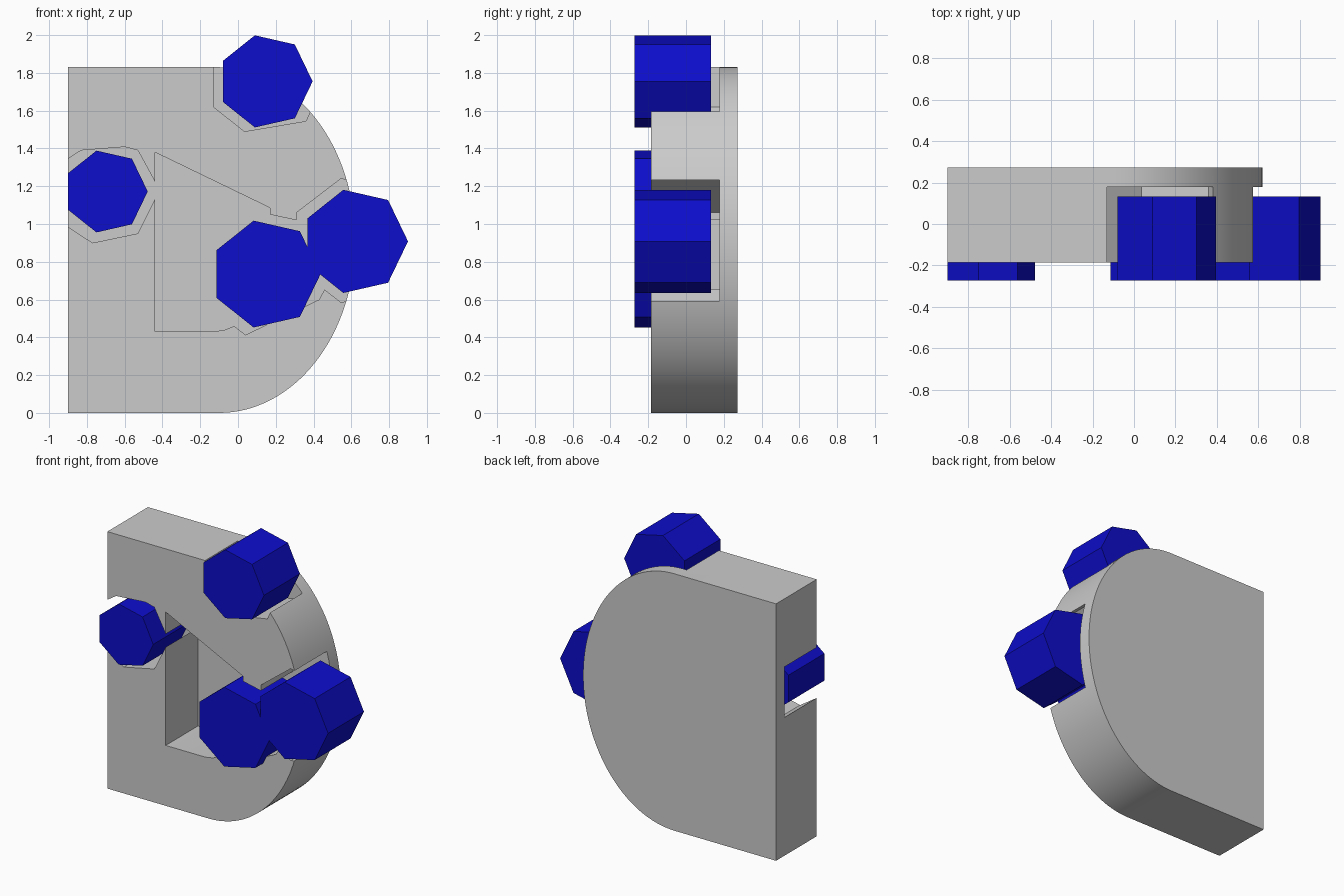
import bpy, bmesh, math
from math import cos, sin, pi

cube = bpy.data.objects.get("Cube")
if cube:
    bpy.data.objects.remove(cube, do_unlink=True)


def material(name, color):
    m = bpy.data.materials.new(name)
    m.use_nodes = True
    m.diffuse_color = color
    node = next(n for n in m.node_tree.nodes if n.type == 'BSDF_PRINCIPLED')
    node.inputs["Base Color"].default_value = color
    return m


grey = material("light grey", (0.6, 0.6, 0.6, 1))
blue = material("deep blue", (0.004, 0.004, 0.6, 1))


def prism(name, outline, y0, y1, mat):
    """Extrude an x-z outline from y0 to y1."""
    bm = bmesh.new()
    face = bm.faces.new([bm.verts.new((x, y0, z)) for x, z in outline])
    ext = bmesh.ops.extrude_face_region(bm, geom=[face])
    verts = [v for v in ext["geom"] if isinstance(v, bmesh.types.BMVert)]
    bmesh.ops.translate(bm, verts=verts, vec=(0, y1 - y0, 0))
    bmesh.ops.recalc_face_normals(bm, faces=bm.faces)
    mesh = bpy.data.meshes.new(name)
    bm.to_mesh(mesh)
    bm.free()
    mesh.materials.append(mat)
    ob = bpy.data.objects.new(name, mesh)
    bpy.context.collection.objects.link(ob)
    return ob


FRONT, FLOOR, BACK = -0.185, 0.178, 0.272

# D-shaped block: straight left side, half-ellipse right side
arc = [(-0.1 + 0.72 * cos(a), 0.915 + 0.915 * sin(a))
       for a in (-pi / 2 + pi * i / 64 for i in range(65))]
body = prism("body", [(-0.9, 0)] + arc + [(-0.9, 1.83)], FRONT, BACK, grey)

# Recesses cut from the front, leaving a thin back plate
recesses = {
    "center_recess": [(-0.44, 1.38), (0.17, 1.085), (0.17, 0.5), (0.05, 0.5),
                      (-0.02, 0.46), (-0.07, 0.44), (-0.13, 0.43), (-0.44, 0.43)],
    "top_recess": [(-0.13, 1.95), (-0.13, 1.62), (0.035, 1.49),
                   (0.36, 1.545), (0.38, 1.59), (0.5, 1.95)],
    "left_recess": [(-1, 1.28), (-0.9, 1.345), (-0.83, 1.39), (-0.6, 1.408),
                    (-0.53, 1.39), (-0.435, 1.215), (-0.435, 1.14),
                    (-0.53, 0.95), (-0.77, 0.9), (-0.9, 0.985), (-1, 1.05)],
    "middle_recess": [(0.1, 1.065), (0.31, 1.02), (0.42, 0.9), (0.5, 0.735),
                      (0.43, 0.6), (0.04, 0.413), (-0.15, 0.56), (-0.15, 0.9)],
    "right_recess": [(0.31, 1.06), (0.545, 1.24), (0.8, 1.18),
                     (0.8, 0.64), (0.545, 0.585), (0.31, 0.77)],
}
for name, outline in recesses.items():
    cutter = prism(name + "_cutter", outline, FRONT - 0.1, FLOOR, grey)
    cutter.hide_render = True
    mod = body.modifiers.new(name, 'BOOLEAN')
    mod.operation, mod.solver, mod.object = 'DIFFERENCE', 'EXACT', cutter

# Bake the cuts, then drop the cutters
bpy.context.view_layer.update()
graph = bpy.context.evaluated_depsgraph_get()
cut_mesh = bpy.data.meshes.new_from_object(body.evaluated_get(graph))
body.modifiers.clear()
body.data = cut_mesh
for name in recesses:
    bpy.data.objects.remove(bpy.data.objects[name + "_cutter"], do_unlink=True)

# Smooth the curved rim, keep edges sharp
bpy.ops.object.select_all(action='DESELECT')
body.select_set(True)
bpy.context.view_layer.objects.active = body
bpy.ops.object.shade_smooth_by_angle(angle=math.radians(15))

# Seven-sided pins standing out of the recesses
pins = {"top_pin": (0.145, 1.755, 0.25), "left_pin": (-0.7, 1.172, 0.222),
        "middle_pin": (0.147, 0.735, 0.29), "right_pin": (0.62, 0.908, 0.28)}
for name, (cx, cz, r) in pins.items():
    ring = [(cx + r * cos(2 * pi * i / 7), cz + r * sin(2 * pi * i / 7))
            for i in range(7)]
    prism(name, ring, -0.272, 0.132, blue)
